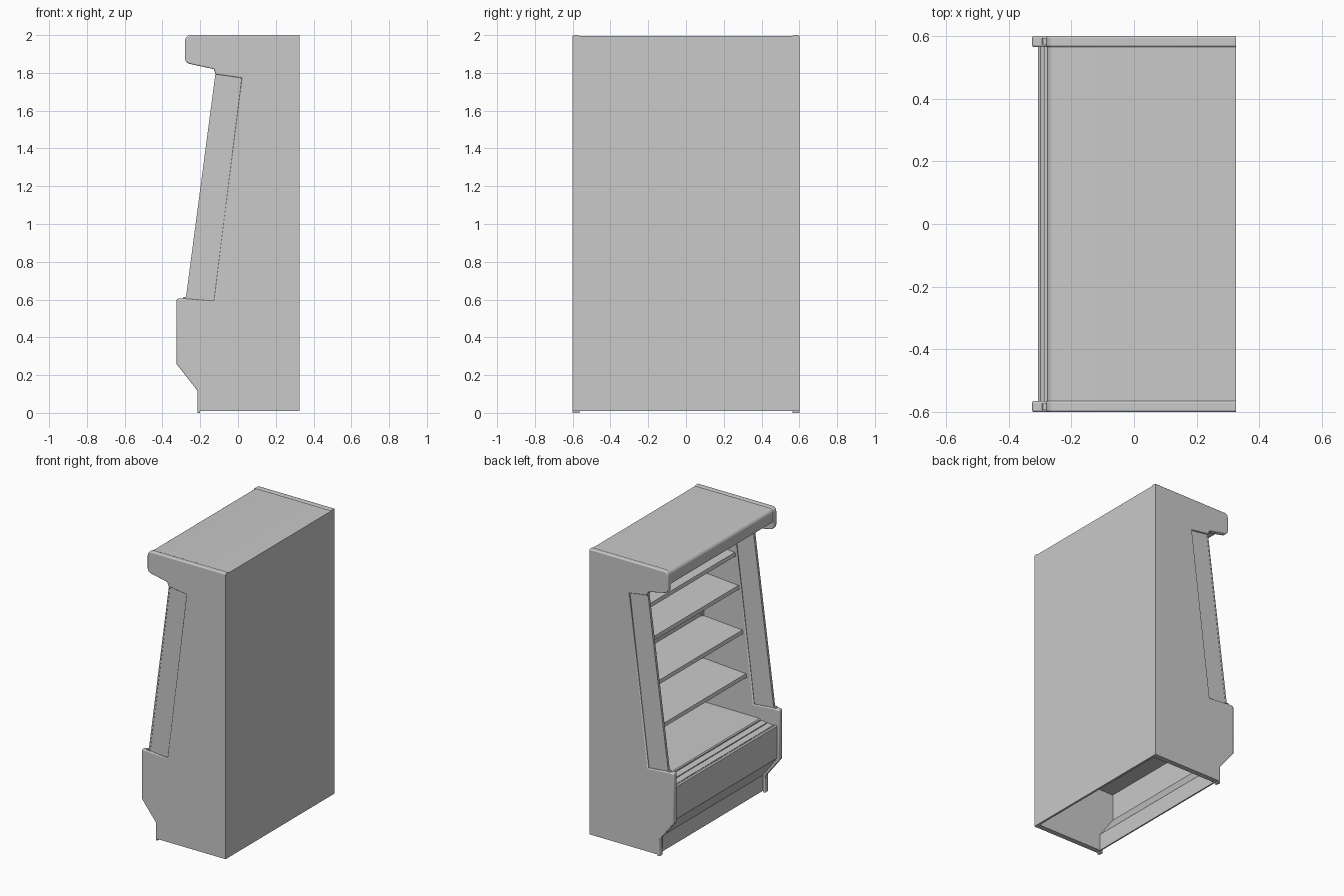
import bpy, bmesh, math

if "Cube" in bpy.data.objects:
    bpy.data.objects.remove(bpy.data.objects["Cube"])

grey = bpy.data.materials.new("plain_grey")
grey.diffuse_color = (0.585, 0.585, 0.585, 1)
grey.use_nodes = True
grey.node_tree.nodes["Principled BSDF"].inputs["Base Color"].default_value = grey.diffuse_color


def prism(name, profile, y0, y1, bevel=0.0):
    """Extrude an (x, z) outline along y; bevel rounds the rims except at the back and foot."""
    bm = bmesh.new()
    face = bm.faces.new([bm.verts.new((x, y0, z)) for x, z in profile])
    ext = bmesh.ops.extrude_face_region(bm, geom=[face])
    moved = [v for v in ext["geom"] if isinstance(v, bmesh.types.BMVert)]
    bmesh.ops.translate(bm, verts=moved, vec=(0, y1 - y0, 0))
    bmesh.ops.recalc_face_normals(bm, faces=bm.faces)
    if bevel:
        weight = bm.edges.layers.float.new("bevel_weight_edge")
        for e in bm.edges:
            a, b = (v.co for v in e.verts)
            rim = abs(a.y - b.y) < 1e-5
            if rim and min(a.x, b.x) < .32 and max(a.z, b.z) > .05:
                e[weight] = 1
    mesh = bpy.data.meshes.new(name)
    bm.to_mesh(mesh)
    bm.free()
    mesh.materials.append(grey)
    ob = bpy.data.objects.new(name, mesh)
    bpy.context.collection.objects.link(ob)
    if bevel:
        mod = ob.modifiers.new("soft_edges", "BEVEL")
        mod.width = bevel
        mod.segments = 3
        mod.limit_method = "WEIGHT"
    bpy.ops.object.select_all(action="DESELECT")
    bpy.context.view_layer.objects.active = ob
    ob.select_set(True)
    bpy.ops.object.shade_smooth_by_angle(angle=math.radians(35))
    return ob


def arc(cx, cz, r, a0, a1, n=6):
    """Points of a rounded corner."""
    angles = [math.radians(a0 + (a1 - a0) * i / n) for i in range(n + 1)]
    return [(cx + r * math.cos(a), cz + r * math.sin(a)) for a in angles]


# Cabinet shell: canopy, back wall, deck support, front panel and kick plate
shell = ([(.325, .01), (.325, 1.995)] + arc(-.25, 1.968, .027, 90, 180)
         + arc(-.257, 1.915, .02, 180, 270)
         + [(-.13, 1.895), (-.11, 1.86), (.265, 1.86), (.265, .48), (-.285, .47),
            (-.285, .492), (-.298, .495), (-.307, .488),
            (-.307, .265), (-.2, .12), (-.2, .01), (-.19, .01), (-.19, .125),
            (-.297, .27), (-.297, .455), (.31, .455), (.31, .01)])
prism("cabinet_shell", shell, -.567, .567)

# End panels with a notch for the side window
panel = ([(.325, .01), (.325, 2)] + arc(-.25, 1.97, .03, 90, 180)
         + arc(-.25, 1.877, .03, 180, 258)
         + [(-.128, 1.82), (-.118, 1.793), (.02, 1.773), (-.127, .592), (-.28, .605)]
         + arc(-.315, .595, .01, 90, 180, 3)
         + [(-.325, .258), (-.215, .118), (-.215, 0), (-.2, 0), (-.2, .01)])
window = [(-.127, .588), (.022, 1.775), (-.114, 1.797), (-.268, .6)]
trim = [(-.266, .598), (-.111, 1.8), (-.119, 1.8), (-.277, .6)]
for side, s in (("left", -1), ("right", 1)):
    prism("end_panel_" + side, panel, s * .564, s * .6, .007)
    prism("side_window_" + side, window, s * .574, s * .588)
    prism("window_trim_" + side, trim, s * .572, s * .59)
    prism("trim_stub_" + side, [(-.295, .6), (-.27, .6), (-.27, .615), (-.29, .612)],
          s * .573, s * .593)

# Bottom display deck with its front lip
prism("bottom_deck", [(.265, .51), (-.175, .508), (-.182, .502), (-.182, .475),
                      (-.172, .475), (-.17, .495), (.265, .495)], -.563, .563)

# Air return grille: two wide bands in front of the deck
for i, x in enumerate((-.278, -.23)):
    z = .488 + i * .006
    prism(f"grille_band_{i + 1}", [(x, z), (x + .042, z + .005),
                                   (x + .042, z - .015), (x, z - .015)], -.563, .563)

# Four slightly tilted shelves with price rails
for i, (x, z) in enumerate([(-.068, .795), (-.04, 1.092), (-.01, 1.395), (.018, 1.618)]):
    prism(f"shelf_{i + 1}", [(.266, z + .022), (x, z), (x, z - .018), (.266, z + .004)],
          -.558, .558)
    prism(f"price_rail_{i + 1}", [(x + .002, z + .003), (x - .006, z + .001),
                                  (x - .011, z - .024), (x - .003, z - .026)],
          -.558, .558)

# Slim uprights that carry the shelves
for side, y in (("left", -.553), ("right", .553)):
    prism("shelf_upright_" + side,
          [(.267, .51), (.267, 1.86), (.256, 1.86), (.256, .51)], y - .01, y + .01)
